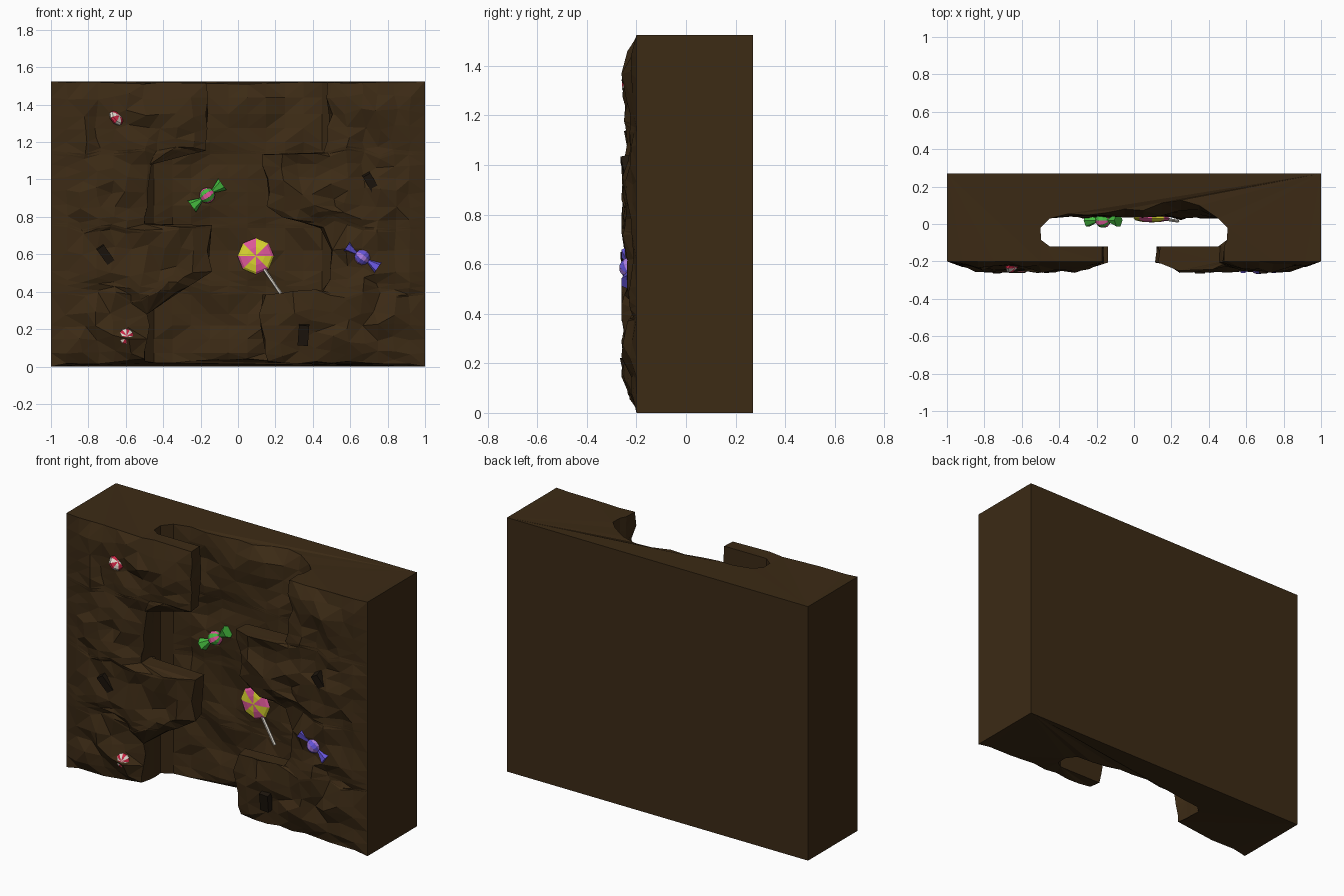
import bpy, bmesh, math
from mathutils import Vector, Matrix, noise

if "Cube" in bpy.data.objects:
    bpy.data.objects.remove(bpy.data.objects["Cube"])

H = 1.525

def material(name, rgb):
    m = bpy.data.materials.new(name)
    m.diffuse_color = (*rgb, 1)
    m.use_nodes = True
    m.node_tree.nodes["Principled BSDF"].inputs["Base Color"].default_value = m.diffuse_color
    return m

soil = material("soil", (0.045, 0.0235, 0.0075))
dark = material("dark_chunk", (0.013, 0.008, 0.004))
red = material("red", (0.6, 0.02, 0.06))
white = material("white", (0.75, 0.7, 0.62))
green = material("green", (0.06, 0.5, 0.05))
pink = material("pink", (0.75, 0.1, 0.33))
yellow = material("yellow", (0.72, 0.68, 0.03))
blue = material("blue", (0.13, 0.09, 0.7))
lilac = material("lilac", (0.4, 0.2, 0.75))

def finish(name, bm, mats):
    me = bpy.data.meshes.new(name)
    bm.to_mesh(me)
    bm.free()
    for m in mats:
        me.materials.append(m)
    ob = bpy.data.objects.new(name, me)
    bpy.context.collection.objects.link(ob)
    return ob

# Winding slot: (z, x) of the left and right lips
LEFT = [(0, -.5), (.28, -.5), (.43, -.26), (.51, -.16), (.755, -.14), (.765, -.5),
        (1.08, -.48), (1.155, -.18), (1.35, -.16), (H, -.17)]
RIGHT = [(0, .16), (.22, .12), (.385, .13), (.395, .44), (.46, .49), (.62, .5), (.74, .44),
         (.80, .25), (.86, .17), (1.135, .14), (1.145, .46), (1.2, .49), (H, .48)]

def lip(table, z):
    for (z0, x0), (z1, x1) in zip(table, table[1:]):
        if z <= z1:
            return x0 + (x1 - x0) * (z - z0) / (z1 - z0)
    return table[-1][1]

def rough(x, z, seed, f=9):
    return noise.noise(Vector((x * f, z * f, seed)))

def rim(x, z):
    """Ragged bottom and top edges pulled slightly inwards."""
    k = min(1, (1 - abs(x)) / .2) * (.75 + rough(x, .3, 6.2))
    return .035 * k if z == 0 else -.012 * k if z == H else 0

def front_point(x, z, edge):
    border = max(0, min(1, (1 - abs(x)) / .17, z / .13, (H - z) / .13))
    fall = min(border, .1 + abs(edge - x) / .09)
    y = -.2 - .036 * fall * (1 + 1.15 * max(-.6, min(.6, 1.4 * rough(x, z, 3.3))))
    return Vector((x + .04 * border * rough(x, z, 8.1), y,
                   z + .06 * fall * rough(x, z, 5.7, 6) + rim(x, z)))

def land(z, s):
    """Front face of one side, outer border to lip, then round the cavity side."""
    edge = lip(LEFT if s < 0 else RIGHT, z)
    xs = [s * (1 - .5 * i / 6) for i in range(7)]
    xs += [s * .5 + (edge - s * .5) * i / 4 for i in range(1, 5)]
    pts = [front_point(x, z, edge) for x in xs]
    inner = max(.45, s * edge) * s
    pts += [Vector((x, y, z + .7 * rim(x, z))) for x, y in
            ((edge, -.12), (inner, -.12), (s * .497, -.085), (s * .5, -.02), (s * .45, .03))]
    return pts

def back_wall(z):
    pts = []
    for i in range(1, 9):
        x = -.45 + .9 * i / 9
        y = .05 + .04 * rough(x, z, 1.9, 6)
        y += .09 * max(0, 1 - (H - z) / .1) * max(0, 1 - abs(x - .22) / .3)
        pts.append(Vector((x, y, z + rim(x, z))))
    return pts

# Earth block lofted from horizontal cross-sections
keys = sorted({z for z, x in LEFT + RIGHT})
rows = [0]
for a, b in zip(keys, keys[1:]):
    n = max(1, round((b - a) / .085))
    rows += [a + (b - a) * i / n for i in range(1, n)] + [b]
bm = bmesh.new()
loops = []
for z in rows:
    sec = [Vector((-1, .27, z))] + land(z, -1) + back_wall(z) + land(z, 1)[::-1] + [Vector((1, .27, z))]
    loops.append([bm.verts.new(p) for p in sec])
for A, B in zip(loops, loops[1:]):
    for i in range(len(A)):
        j = (i + 1) % len(A)
        bm.faces.new((A[i], A[j], B[j], B[i]))
# End caps: front tab, outer side and rear strip
nl = len(land(0, 1))
for row in (loops[0], loops[-1]):
    n = len(row)
    left, wall, right = row[1:1 + nl], row[1 + nl:n - 1 - nl], row[n - 1 - nl:n - 1][::-1]
    bl, br = row[0], row[-1]
    for side, corner in ((left, bl), (right, br)):
        front, cav = side[:11], side[11:]
        bm.faces.new(front[6:] + cav[:3])
        bm.faces.new(front[:7] + cav[2:] + [corner])
    bm.faces.new([bl, left[-1]] + wall + [right[-1], br])
bmesh.ops.remove_doubles(bm, verts=bm.verts[:], dist=.0005)
bmesh.ops.triangulate(bm, faces=bm.faces[:], ngon_method='EAR_CLIP')
bmesh.ops.recalc_face_normals(bm, faces=bm.faces[:])
finish("earth_block", bm, [soil])

# Sweets: striped ball or disc (local z is the stripe axis), optional wrapper tails
def sweet(name, loc, r, flat, axis, mats, segs=8, tails=None):
    bm = bmesh.new()
    bmesh.ops.create_uvsphere(bm, u_segments=segs, v_segments=6, radius=r)
    for v in bm.verts:
        v.co.z *= flat
    for f in bm.faces:
        c = f.calc_center_median()
        f.material_index = int((math.atan2(c.y, c.x) + math.tau) / (math.tau / segs)) % 2
    bmesh.ops.transform(bm, verts=bm.verts[:], matrix=Vector(axis).to_track_quat('Z', 'Y').to_matrix().to_4x4())
    if tails:
        for s in (-1, 1):
            d = Vector(tails).normalized() * s
            m = Matrix.Translation(d * r * 1.65) @ d.to_track_quat('Z', 'Y').to_matrix().to_4x4()
            bmesh.ops.create_cone(bm, segments=6, radius1=r * .25, radius2=r * .9,
                                  depth=r * 1.5, cap_ends=True, matrix=m)
    bmesh.ops.translate(bm, verts=bm.verts[:], vec=loc)
    finish(name, bm, mats)

sweet("green_wrapped_sweet", (-.165, .02, .915), .042, 1, (.8, 0, .55), [green, pink], 10, (.8, 0, .58))
sweet("blue_wrapped_sweet", (.665, -.228, .585), .042, 1, (.8, 0, -.6), [blue, lilac], 10, (.8, 0, -.55))
sweet("upper_mint", (-.65, -.22, 1.33), .047, .5, (.75, -.6, .6), [red, white])
sweet("lower_mint", (-.6, -.23, .16), .045, .6, (.2, -1, .15), [red, white], 12)
sweet("lollipop_head", (.095, .03, .59), .098, .22, (0, -1, 0), [pink, yellow])

# Lollipop stick
bm = bmesh.new()
a, b = Vector((.14, .03, .52)), Vector((.235, .015, .38))
m = Matrix.Translation((a + b) / 2) @ (b - a).to_track_quat('Z', 'Y').to_matrix().to_4x4()
bmesh.ops.create_cone(bm, segments=6, radius1=.009, radius2=.009, depth=(b - a).length, cap_ends=True, matrix=m)
finish("lollipop_stick", bm, [white])

# Dark chunks stuck in the front face
for i, (x, z, w, h, ang) in enumerate([(.71, .985, .045, .1, -30), (-.71, .6, .045, .1, -35), (.35, .17, .055, .11, 4)]):
    bm = bmesh.new()
    m = (Matrix.Translation((x, -.23, z)) @ Matrix.Rotation(math.radians(ang), 4, 'Y')
         @ Matrix.Rotation(.2, 4, 'X') @ Matrix.Diagonal((w, .05, h, 1)))
    bmesh.ops.create_cube(bm, size=1, matrix=m)
    finish(f"dark_chunk_{i + 1}", bm, [dark])
